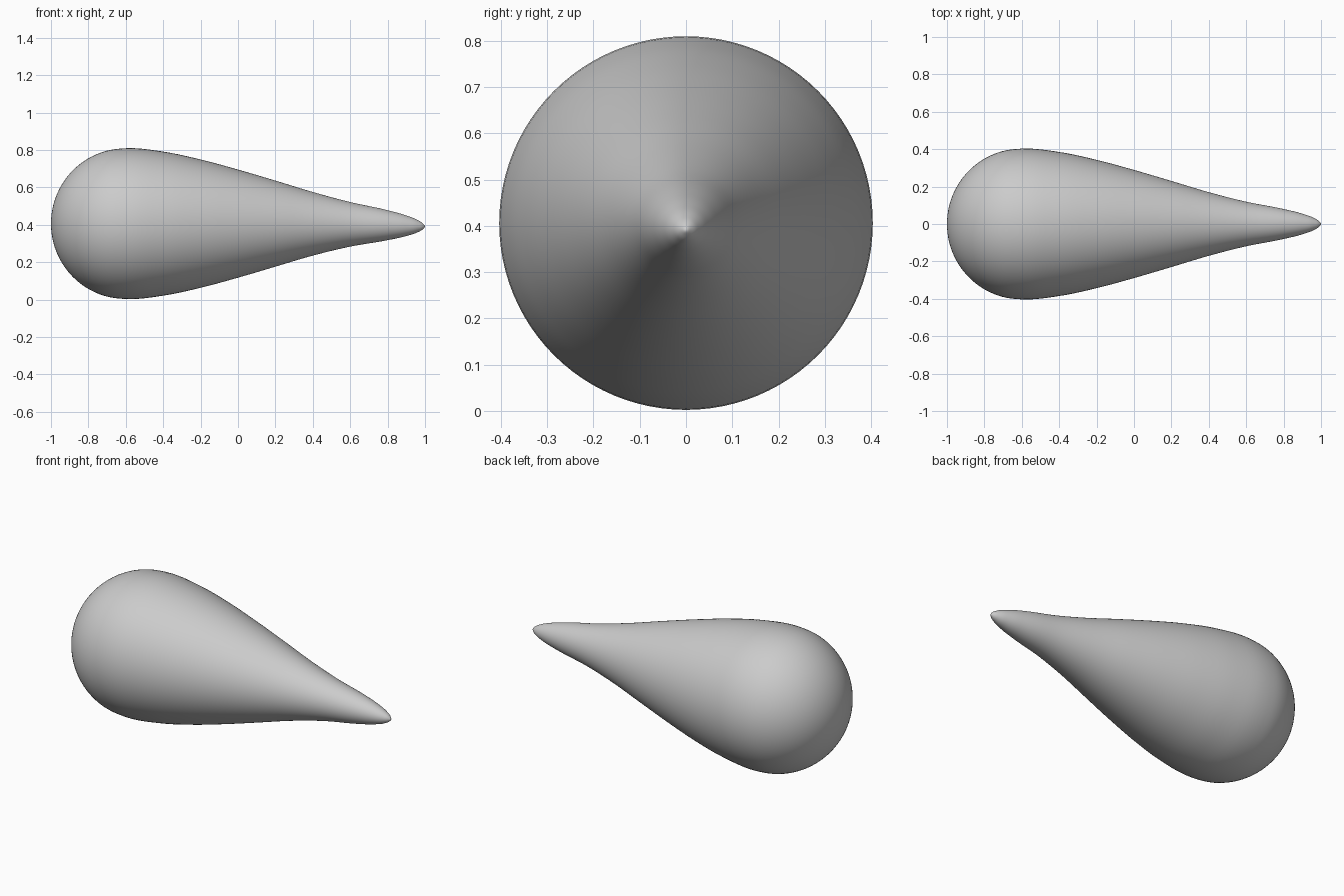
import bpy, bmesh, math
from mathutils import Vector

if "Cube" in bpy.data.objects:
    bpy.data.objects.remove(bpy.data.objects["Cube"])

# Half profile of the teardrop: (x along the axis, radius)
R = 0.403
cap = [(-0.6 - 0.4 * math.cos(a), R * math.sin(a))
       for a in (math.radians(15 * i) for i in range(7))]
tail = [(-0.4, 0.385), (-0.2, 0.343), (0, 0.289), (0.2, 0.23), (0.4, 0.17),
        (0.6, 0.119), (0.8, 0.08), (0.9, 0.055), (0.96, 0.033), (0.99, 0.014), (1.0, 0)]
pts = [Vector(p) for p in cap + tail]
# mirrored end points keep both poles rounded
ends = lambda p: Vector((p.x, -p.y))
ctrl = [ends(pts[1])] + pts + [ends(pts[-2])]


def smooth(a, b, c, d, t):
    """Non-uniform Catmull-Rom point between b and c."""
    l0, l1, l2 = (b - a).length, (c - b).length, (d - c).length
    m1 = ((b - a) / l0 * l1 + (c - b) / l1 * l0) / (l0 + l1) * l1
    m2 = ((c - b) / l1 * l2 + (d - c) / l2 * l1) / (l1 + l2) * l1
    return (b * (2*t**3 - 3*t*t + 1) + m1 * (t**3 - 2*t*t + t)
            + c * (3*t*t - 2*t**3) + m2 * (t**3 - t*t))


STEPS, SIDES = 5, 96
profile = [smooth(*ctrl[i:i + 4], k / STEPS)
           for i in range(len(ctrl) - 3) for k in range(STEPS)] + [pts[-1]]


def axis_z(x):
    """Centre line, drooping slightly at the tip."""
    return R + 0.003 - 0.015 * max(0, (x - 0.2) / 0.8) ** 2


# Revolve the profile around the x axis
bm = bmesh.new()
rings = []
for p in profile[1:-1]:
    rings.append([bm.verts.new((p.x, p.y * math.cos(2 * math.pi * j / SIDES),
                                axis_z(p.x) + p.y * math.sin(2 * math.pi * j / SIDES)))
                  for j in range(SIDES)])
start = bm.verts.new((-1, 0, axis_z(-1)))
tip = bm.verts.new((1, 0, axis_z(1)))
for j in range(SIDES):
    k = (j + 1) % SIDES
    bm.faces.new((start, rings[0][k], rings[0][j]))
    bm.faces.new((tip, rings[-1][j], rings[-1][k]))
    for a, b in zip(rings, rings[1:]):
        bm.faces.new((a[j], a[k], b[k], b[j]))
bmesh.ops.recalc_face_normals(bm, faces=bm.faces)
for f in bm.faces:
    f.smooth = True
mesh = bpy.data.meshes.new("teardrop_body")
bm.to_mesh(mesh)
bm.free()
body = bpy.data.objects.new("teardrop_body", mesh)
bpy.context.collection.objects.link(body)
